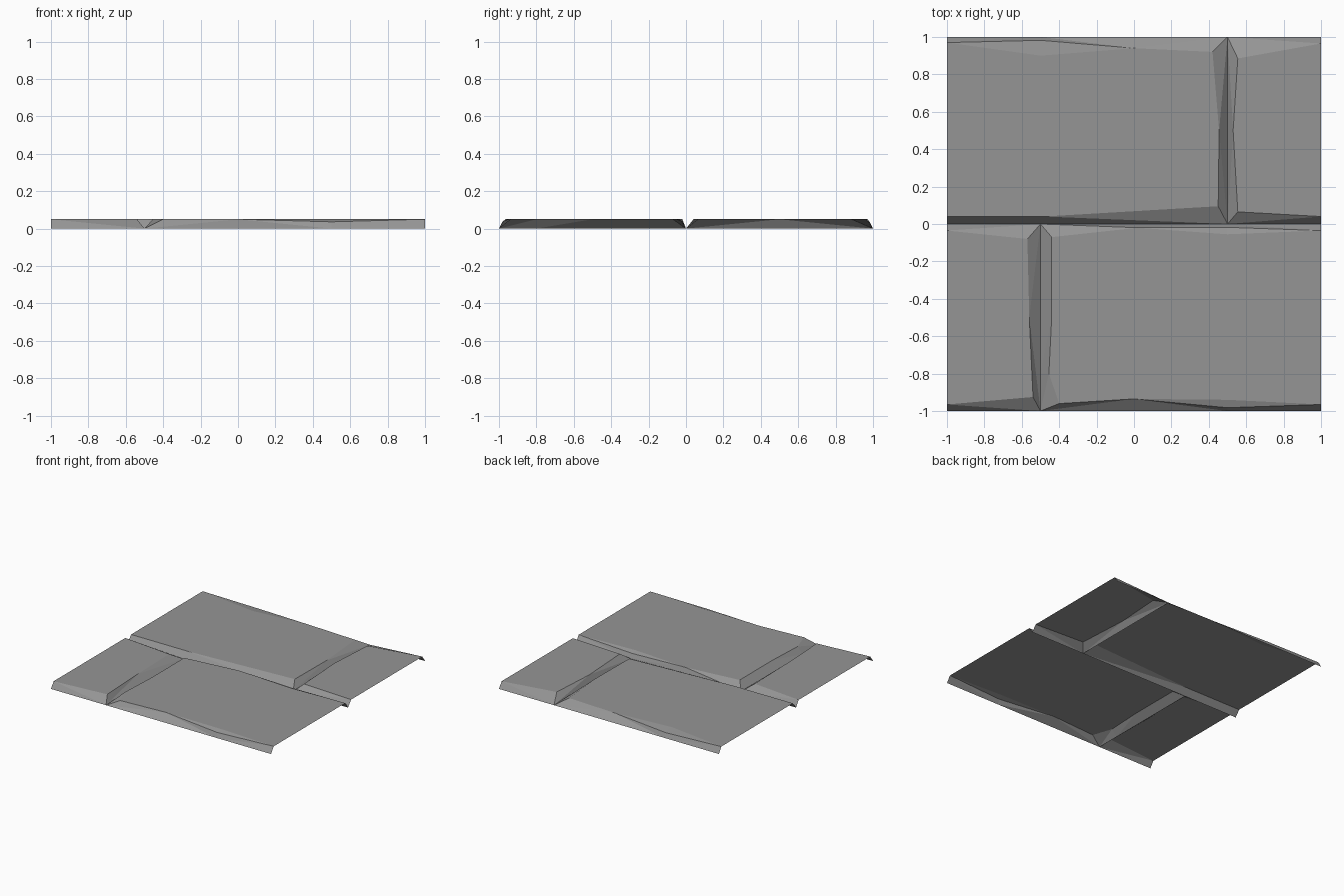
import bpy
import bmesh

HEIGHT = 0.05
CHIP_HEIGHT = 0.036
CHIP_INSET = 0.018
SNAP = 0.12

if "Cube" in bpy.data.objects:
    bpy.data.objects.remove(bpy.data.objects["Cube"], do_unlink=True)

stone = bpy.data.materials.new("stone grey")
stone.use_nodes = True
grey = (0.3, 0.3, 0.3, 1)
stone.diffuse_color = grey
stone.node_tree.nodes["Principled BSDF"].inputs["Base Color"].default_value = grey


def snap(value, borders):
    """Pull a coordinate onto the nearest joint line if it is close."""
    near = min(borders, key=lambda b: abs(b - value))
    return near if abs(near - value) < SNAP else value


def slab(name, joint, rows, rim):
    """Open slab: flat top inside an uneven rim, sloping walls to the joints.
    The rim runs counterclockwise; a third entry marks a chipped edge."""
    bm = bmesh.new()
    columns = []
    for x, y, *chip in rim:
        bx, by = snap(x, [joint]), snap(y, rows)
        base = bm.verts.new((bx, by, 0))
        top = bm.verts.new((x, y, HEIGHT))
        edge = top
        if chip:
            inward = CHIP_INSET if y > by else -CHIP_INSET
            edge = bm.verts.new((x, by + inward, CHIP_HEIGHT))
        columns.append((base, edge, top))

    # worn top
    bm.faces.new([top for base, edge, top in columns])

    # sloping walls, with a shallow facet on each side of a chip
    walls = []
    for (b1, e1, t1), (b2, e2, t2) in zip(columns, columns[1:]):
        walls.append(bm.faces.new((b1, b2, e2, e1)))
        if e2 is not t2:
            bm.faces.new((t1, e2, t2))
        elif e1 is not t1:
            bm.faces.new((e1, t2, t1))
    bmesh.ops.triangulate(bm, faces=walls, quad_method='LONG_EDGE')

    mesh = bpy.data.meshes.new(name)
    bm.to_mesh(mesh)
    bm.free()
    mesh.materials.append(stone)
    bpy.context.collection.objects.link(bpy.data.objects.new(name, mesh))


FRONT, BACK = (-1, 0), (0, 1)

# front row
slab("front_short_slab", -0.5, FRONT, [
    (-1, -0.965), (-0.54, -0.925), (-0.56, -0.5), (-0.57, -0.08), (-1, -0.035)])
slab("front_long_slab", -0.5, FRONT, [
    (1, -0.035), (0.5, -0.055, "chip"), (0.02, -0.02), (-0.44, -0.07),
    (-0.44, -0.5), (-0.455, -0.8), (-0.4, -0.96), (0, -0.935),
    (0.5, -0.94, "chip"), (1, -0.965)])

# back row
slab("back_long_slab", 0.5, BACK, [
    (-1, 0.04), (-0.48, 0.04), (0.45, 0.095), (0.455, 0.5), (0.42, 0.92),
    (0, 0.94), (-0.5, 0.9, "chip"), (-1, 0.97)])
slab("back_short_slab", 0.5, BACK, [
    (1, 0.965), (0.555, 0.885), (0.53, 0.5), (0.555, 0.065), (1, 0.04)])
